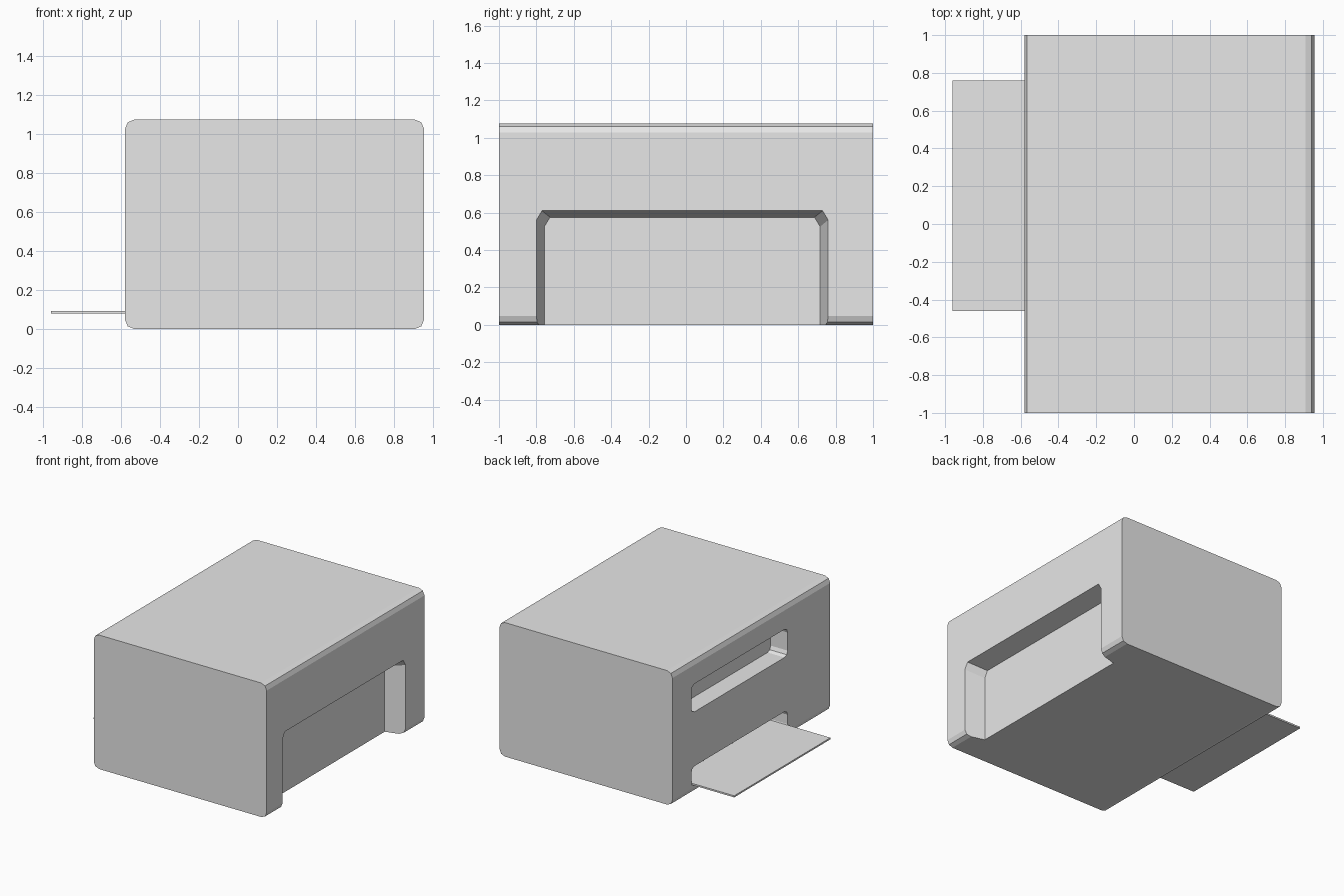
import bpy, bmesh

cube = bpy.data.objects.get("Cube")
if cube:
    bpy.data.objects.remove(cube, do_unlink=True)

grey = bpy.data.materials.new("light_grey")
grey.use_nodes = True
colour = (0.8, 0.8, 0.8, 1)
grey.diffuse_color = colour
grey.node_tree.nodes["Principled BSDF"].inputs["Base Color"].default_value = colour


def add_object(name, bm):
    bmesh.ops.recalc_face_normals(bm, faces=bm.faces)
    mesh = bpy.data.meshes.new(name)
    bm.to_mesh(mesh)
    bm.free()
    mesh.materials.append(grey)
    obj = bpy.data.objects.new(name, mesh)
    bpy.context.collection.objects.link(obj)
    return obj


def box(name, low, high, axis=None, bevel=0, segments=2):
    """Box between two corners, with the edges along one axis rounded."""
    bm = bmesh.new()
    bmesh.ops.create_cube(bm, size=1)
    for v in bm.verts:
        v.co = [a + (b - a) * (c + 0.5) for a, b, c in zip(low, high, v.co)]
    if axis is not None:
        edges = [e for e in bm.edges
                 if abs((e.verts[0].co - e.verts[1].co).normalized()[axis]) > 0.9]
        bmesh.ops.bevel(bm, geom=edges, offset=bevel, segments=segments,
                        profile=0.5, affect='EDGES')
    return add_object(name, bm)


def loft(name, sections):
    """Solid joining (x, outline in y and z) sections."""
    bm = bmesh.new()
    rings = [[bm.verts.new((x, y, z)) for y, z in outline] for x, outline in sections]
    n = len(rings[0])
    for a, b in zip(rings, rings[1:]):
        for i in range(n):
            j = (i + 1) % n
            bm.faces.new((a[i], a[j], b[j], b[i]))
    bm.faces.new(rings[0])
    bm.faces.new(rings[-1])
    return add_object(name, bm)


def arch(half, top, middle=-0.02, cut_y=0.03, cut_z=0.05):
    """Doorway outline with clipped upper corners, running below the floor."""
    right = [(half, -0.1), (half, top - cut_z), (half - cut_y, top)]
    left = [(-y, z) for y, z in reversed(right)]
    return [(y + middle, z) for y, z in right + left]


# Housing with rounded long edges
housing = box("housing", (-0.58, -1, 0), (0.955, 1, 1.075), axis=1, bevel=0.048)

# Tapered recess on the left side, and two paper slots on the right side
outer, inner = arch(0.78, 0.61), arch(0.737, 0.575)
cutters = [
    loft("recess_cutter", [(0.8, inner), (0.955, outer), (1.1, outer)]),
    box("upper_slot_cutter", (-0.7, -0.46, 0.65), (-0.43, 0.76, 0.875), 0, 0.04),
    box("lower_slot_cutter", (-0.7, -0.46, 0.06), (-0.43, 0.76, 0.215), 0, 0.04),
]
for cutter in cutters:
    cut = housing.modifiers.new(cutter.name, 'BOOLEAN')
    cut.operation = 'DIFFERENCE'
    cut.solver = 'EXACT'
    cut.object = cutter

# Apply the cuts and remove the cutters
bpy.context.view_layer.update()
result = bpy.data.meshes.new_from_object(
    housing.evaluated_get(bpy.context.evaluated_depsgraph_get()))
housing.modifiers.clear()
housing.data = result
for cutter in cutters:
    bpy.data.objects.remove(cutter, do_unlink=True)

# Thin tray sliding out of the lower slot
box("paper_tray", (-0.96, -0.46, 0.08), (-0.43, 0.76, 0.093))
